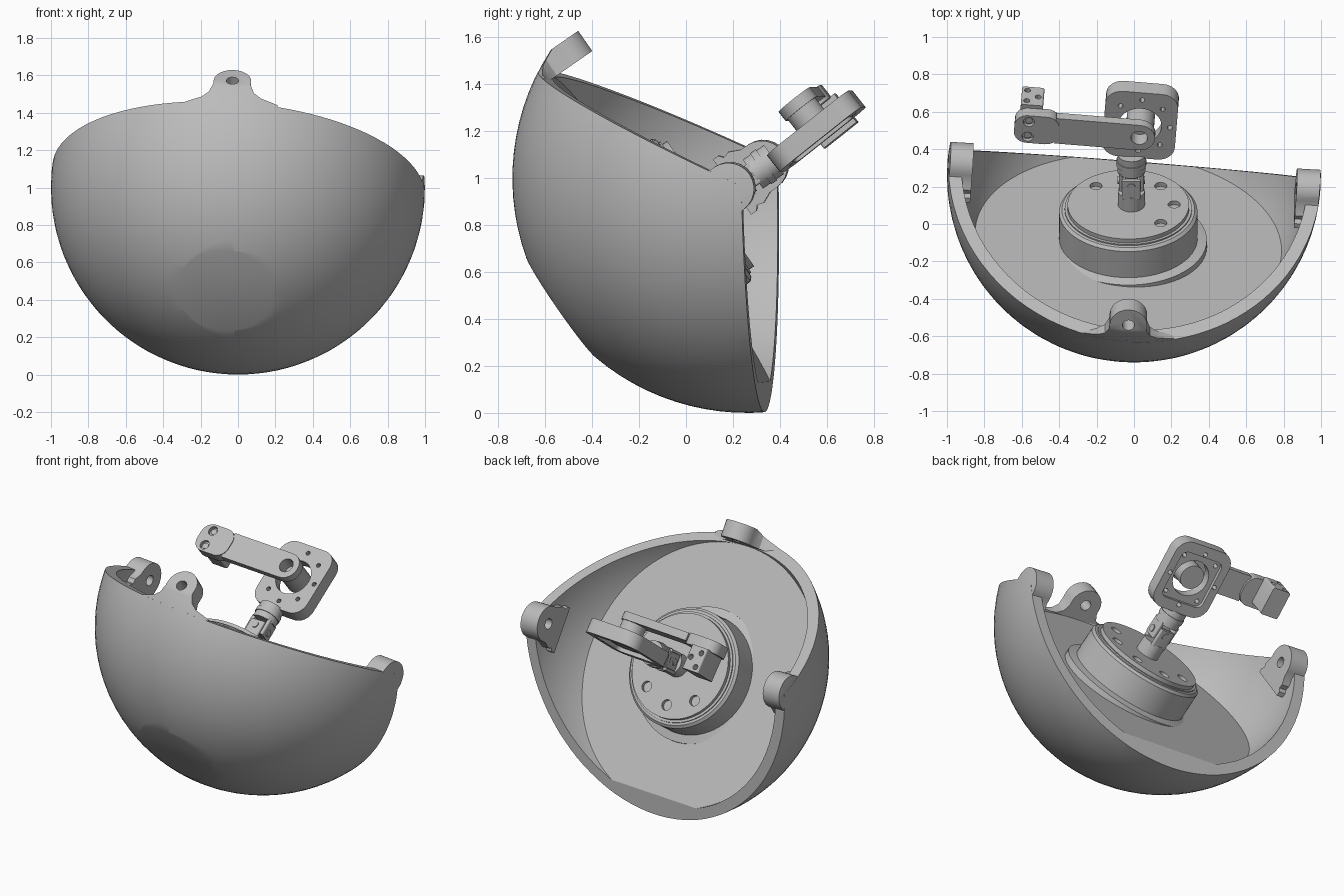
import bpy, bmesh, math
from mathutils import Vector, Matrix

cube = bpy.data.objects.get("Cube")
if cube:
    bpy.data.objects.remove(cube, do_unlink=True)

GREY = (0.5, 0.5, 0.5, 1)
mat = bpy.data.materials.new("plain grey")
mat.use_nodes = True
mat.diffuse_color = GREY
mat.node_tree.nodes["Principled BSDF"].inputs["Base Color"].default_value = GREY


def frame(origin, y, z):
    """Matrix with the given local y axis and (roughly) the given local z axis."""
    y = Vector(y).normalized()
    z = Vector(z)
    z = (z - y * z.dot(y)).normalized()
    x = y.cross(z)
    return Matrix.Translation(origin) @ Matrix((x, y, z)).transposed().to_4x4()


def make(name, bm, matrix=Matrix()):
    bm.transform(matrix)
    bmesh.ops.recalc_face_normals(bm, faces=bm.faces)
    mesh = bpy.data.meshes.new(name)
    bm.to_mesh(mesh)
    bm.free()
    mesh.materials.append(mat)
    ob = bpy.data.objects.new(name, mesh)
    bpy.context.collection.objects.link(ob)
    return ob


def prisms(name, outlines, z0, z1, matrix):
    """Extrude flat outlines from z0 to z1 as one object."""
    bm = bmesh.new()
    for pts in outlines:
        face = bm.faces.new([bm.verts.new((x, y, z0)) for x, y in pts])
        new = bmesh.ops.extrude_face_region(bm, geom=[face])["geom"]
        bmesh.ops.translate(bm, vec=(0, 0, z1 - z0),
                            verts=[v for v in new if isinstance(v, bmesh.types.BMVert)])
    # Each outline keeps its starting face as the lower cap
    return make(name, bm, matrix)


def prism(name, pts, z0, z1, matrix):
    return prisms(name, [pts], z0, z1, matrix)


def arc(cx, cy, r, a0, a1, n=12):
    return [(cx + r * math.cos(math.radians(a0 + (a1 - a0) * i / n)),
             cy + r * math.sin(math.radians(a0 + (a1 - a0) * i / n))) for i in range(n + 1)]


def circle(r, x=0, y=0, n=32):
    return arc(x, y, r, 0, 360, n)[:-1]


def rounded(w, h, r, cx=0, cy=0):
    pts = []
    for i, (sx, sy) in enumerate([(1, 1), (-1, 1), (-1, -1), (1, -1)]):
        pts += arc(cx + sx * (w / 2 - r), cy + sy * (h / 2 - r), r, i * 90, i * 90 + 90, 6)
    return pts


def apply_bool(ob, cutter, op="DIFFERENCE"):
    mod = ob.modifiers.new("cut", "BOOLEAN")
    mod.operation, mod.solver, mod.object = op, "EXACT", cutter
    bpy.context.view_layer.objects.active = ob
    bpy.ops.object.modifier_apply(modifier=mod.name)
    bpy.data.objects.remove(cutter, do_unlink=True)


def drill(ob, centres, r, z0, z1, matrix, n=20):
    apply_bool(ob, prisms("drill", [circle(r, x, y, n) for x, y in centres], z0, z1, matrix))


def cut_sphere(name, r, planes):
    """Sphere about the bowl centre, keeping only what lies behind each plane."""
    bm = bmesh.new()
    bmesh.ops.create_uvsphere(bm, u_segments=96, v_segments=48, radius=r)
    bm.transform(frame(CENTRE, SIDE, AXIS))
    for co, no in planes:
        bmesh.ops.bisect_plane(bm, geom=bm.verts[:] + bm.edges[:] + bm.faces[:],
                               plane_co=co, plane_no=no, clear_outer=True)
        bmesh.ops.holes_fill(bm, edges=[e for e in bm.edges if e.is_boundary])
    return make(name, bm)


CENTRE = Vector((0, 0.26, 1))
AXIS = Vector((0.07, 0.82, 0.57)).normalized()
SIDE = Vector((1, 0, 0))
FLOOR = CENTRE - AXIS * 0.435

# Bowl: sphere trimmed by two rim planes and a flat base, hollowed down to a flat floor
bowl = cut_sphere("bowl", 1.0, [((0, 0.315, 1), (0.08, 1, 0.02)),
                                ((0, 0, 1.165), (0.09, 0.46, 1)),
                                (CENTRE - AXIS * 0.965, -AXIS)])
apply_bool(bowl, cut_sphere("cavity", 0.93, [(FLOOR, -AXIS)]))


# Three rounded mounting lugs, trimmed flush with the bowl, each with a bolt hole
def lug(name, origin, normal, r, thick, length, spread):
    m = frame(origin, AXIS, normal)
    flare = [(1, 0.3), (1.2, 0.75), (1 + spread * 0.4, 1), (1 + spread, 1.15), (1 + spread, length)]
    pts = [(-x * r, -y * r) for x, y in flare] + [(x * r, -y * r) for x, y in reversed(flare)]
    ob = prism(name, arc(0, 0, r, 0, 180) + pts, -thick, 0.02, m)
    apply_bool(ob, cut_sphere("trim", 0.999, []), "INTERSECT")
    drill(ob, [(0, 0)], 0.033, -0.3, 0.1, m)


lug("front_lug", (-0.03, -0.53, 1.555), (0, -0.57, 0.82), 0.1, 0.085, 2, 1.5)
lug("left_lug", (0.995, 0.18, 0.955), (1, 0, 0), 0.11, 0.13, 1.4, 0.3)
lug("right_lug", (-0.995, 0.33, 1.055), (-1, 0, 0), 0.11, 0.13, 1.4, 0.3)

# Hub: turned drum on the floor, with a cover carrying a ring of bolt holes
base = frame(FLOOR, SIDE, AXIS)
profile = [(0.42, -0.03), (0.42, 0.012), (0.37, 0.025), (0.37, 0.195), (0.355, 0.21),
           (0.34, 0.212), (0.34, 0.22)]
bm = bmesh.new()
rings = [[bm.verts.new((x, y, z)) for x, y in circle(r, n=64)] for r, z in profile]
for lo, hi in zip(rings, rings[1:]):
    for i in range(64):
        j = (i + 1) % 64
        bm.faces.new((lo[i], lo[j], hi[j], hi[i]))
bm.faces.new(rings[0])
bm.faces.new(rings[-1])
make("hub", bm, base)
cover = prism("hub_cover", circle(0.325, n=64), 0.22, 0.245, base)
drill(cover, circle(0.245, n=8), 0.033, 0.1, 0.4, base)

# Universal joint: two crossed forks around a centre block
joint = frame(FLOOR + AXIS * 0.235, SIDE, AXIS)
prism("lower_fork_base", circle(0.072), -0.02, 0.1, joint)
prism("upper_fork_base", circle(0.075), 0.23, 0.34, joint)
prism("joint_collar", circle(0.08), 0.27, 0.3, joint)
for s in (-1, 1):
    prism("lower_fork_arm", rounded(0.025, 0.1, 0.01, s * 0.055), 0.09, 0.205, joint)
    prism("upper_fork_arm", rounded(0.1, 0.025, 0.01, 0, s * 0.055), 0.13, 0.24, joint)
prism("joint_block", rounded(0.07, 0.07, 0.012), 0.135, 0.205, joint)
mid = joint @ Matrix.Translation((0, 0, 0.17))
for rot, name in (("X", "joint_pin_a"), ("Y", "joint_pin_b")):
    prism(name, circle(0.022, n=20), -0.074, 0.074, mid @ Matrix.Rotation(math.pi / 2, 4, rot))

# Square carrier plate with a large bore, bolt holes and a pocket underneath
plate_m = frame((0.035, 0.555, 1.2), (0.065, 0.78, 0.62), (-0.05, -0.62, 0.78))
plate = prism("carrier_plate", rounded(0.39, 0.445, 0.09), -0.045, 0.045, plate_m)
apply_bool(plate, prism("pocket", rounded(0.29, 0.31, 0.04), -0.1, -0.02, plate_m))
drill(plate, [(0, 0)], 0.115, -0.2, 0.2, plate_m, 40)
drill(plate, [(x, y * 1.08) for x, y in circle(0.16, n=8)], 0.014, -0.2, 0.2, plate_m, 12)

# Crank: shaft in the bore, flat arm, end cap with two screws, and a clamp block
shaft = prism("crank_shaft", circle(0.075, 0, 0.01), -0.03, 0.14, plate_m)
arm = prism("crank_arm", arc(0, 0.01, 0.085, -90, 90) + [(-0.45, 0.095), (-0.45, -0.075)],
            0.115, 0.165, plate_m)
for part in (shaft, arm):
    drill(part, [(0, 0.01)], 0.045, 0.08, 0.3, plate_m)
cap = prism("arm_end_cap", rounded(0.24, 0.185, 0.07, -0.55, 0.01), 0.1, 0.17, plate_m)
screws = [(-0.595, -0.04), (-0.595, 0.06)]
drill(cap, screws, 0.03, 0.15, 0.3, plate_m)
for x, y in screws:
    prism("cap_screw", circle(0.02, x, y, 16), 0.14, 0.158, plate_m)
block = prism("clamp_block", rounded(0.12, 0.18, 0.012, -0.585, 0.035), -0.05, 0.105, plate_m)
side = plate_m @ Matrix.Rotation(-math.pi / 2, 4, "X")
drill(block, [(-0.615, 0.02), (-0.555, -0.03), (-0.615, -0.07)], 0.017, 0.07, 0.3, side, 12)

# Smooth the curved surfaces and keep the edges sharp
for ob in bpy.context.collection.objects:
    if ob.type == "MESH":
        bpy.ops.object.select_all(action="DESELECT")
        ob.select_set(True)
        bpy.context.view_layer.objects.active = ob
        bpy.ops.object.shade_smooth_by_angle(angle=math.radians(30))
